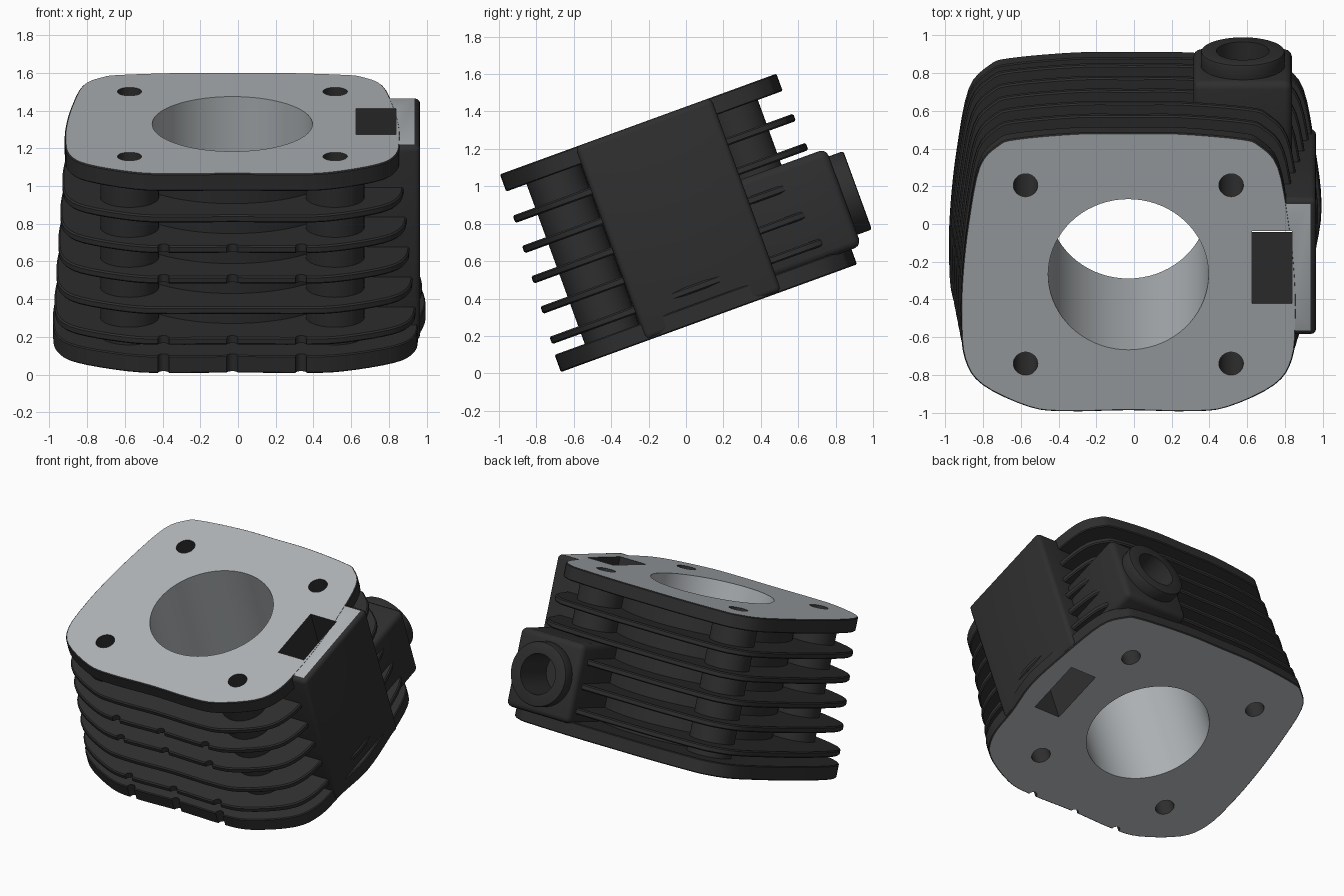
import bpy, bmesh, math
from mathutils import Matrix, Vector

cube = bpy.data.objects.get("Cube")
if cube:
    bpy.data.objects.remove(cube)

TILT = math.radians(20)            # the whole block leans back
BOTTOM, TOP = 0.235, 1.34          # height range before leaning
BORE = Vector((-0.03, 0.203, 0.8))
BORE_R = 0.425
BOLTS = [(BORE.x + sx * 0.545, BORE.y + sy * 0.503) for sx in (-1, 1) for sy in (-1, 1)]
PORT_X, PORT_Z = 0.577, 0.606


def material(name, rgb, roughness):
    m = bpy.data.materials.new(name)
    m.use_nodes = True
    m.diffuse_color = (*rgb, 1)
    bsdf = m.node_tree.nodes["Principled BSDF"]
    bsdf.inputs["Base Color"].default_value = (*rgb, 1)
    bsdf.inputs["Roughness"].default_value = roughness
    return m


dark = material("black casting", (0.028, 0.028, 0.028), 0.6)
metal = material("machined metal", (0.43, 0.455, 0.47), 0.4)


def finish(name, bm):
    bmesh.ops.recalc_face_normals(bm, faces=bm.faces)
    me = bpy.data.meshes.new(name)
    bm.to_mesh(me)
    bm.free()
    ob = bpy.data.objects.new(name, me)
    bpy.context.collection.objects.link(ob)
    return ob


def box(name, lo, hi, bevel=0.0):
    bm = bmesh.new()
    bmesh.ops.create_cube(bm, size=1)
    lo, hi = Vector(lo), Vector(hi)
    for v in bm.verts:
        v.co = Vector(a + (b - a) * (c + 0.5) for a, b, c in zip(lo, hi, v.co))
    if bevel:
        bmesh.ops.bevel(bm, geom=bm.edges[:], offset=bevel, segments=3,
                        profile=0.5, affect='EDGES')
    return finish(name, bm)


def cylinder(name, start, end, radius, sides=48, bevel=0.0):
    bm = bmesh.new()
    start, end = Vector(start), Vector(end)
    axis = end - start
    mat = Matrix.Translation((start + end) / 2) @ axis.to_track_quat('Z', 'Y').to_matrix().to_4x4()
    bmesh.ops.create_cone(bm, cap_ends=True, segments=sides, radius1=radius,
                          radius2=radius, depth=axis.length, matrix=mat)
    if bevel:
        rims = [e for e in bm.edges if any(len(f.verts) > 4 for f in e.link_faces)]
        bmesh.ops.bevel(bm, geom=rims, offset=bevel, segments=2, profile=0.5, affect='EDGES')
    return finish(name, bm)


# Half outline of a fin: (distance from the centre line, depth)
HALF = [(0.27, 0.997), (0.59, 0.967), (0.69, 0.93), (0.79, 0.807), (0.848, 0.49),
        (0.878, 0.2), (0.885, -0.045), (0.865, -0.27), (0.77, -0.42), (0.52, -0.545),
        (0.32, -0.568)]


def outline(z):
    """Smooth closed outline that widens towards the bottom."""
    t = (TOP - z) / (TOP - BOTTOM)
    mid = 0.209
    ctrl = [(0, 0.998)] + HALF + [(0, -0.562)] + [(-x, y) for x, y in reversed(HALF)]
    pts = []
    for x, y in ctrl:
        px = BORE.x + 0.02 * t + x * (1 + 0.1 * t)
        if x > 0.5 and y > 0.1:
            px += 0.045 * t
        pts.append(Vector((px, mid + (y - mid) * (1 + 0.078 * t))))
    out, n = [], len(pts)
    for i in range(n):
        a, b, c, d = (pts[(i + k) % n] for k in (-1, 0, 1, 2))
        for u in (0, 0.25, 0.5, 0.75):
            out.append(0.5 * (2 * b + (c - a) * u + (2 * a - 5 * b + 4 * c - d) * u * u
                              + (3 * b - a - 3 * c + d) * u ** 3))
    return out


def plate(name, z0, z1, bevel):
    bm = bmesh.new()
    face = bm.faces.new([bm.verts.new((p.x, p.y, z0)) for p in outline((z0 + z1) / 2)])
    ext = bmesh.ops.extrude_face_region(bm, geom=[face])
    bmesh.ops.translate(bm, vec=(0, 0, z1 - z0),
                        verts=[g for g in ext["geom"] if isinstance(g, bmesh.types.BMVert)])
    rims = [e for e in bm.edges if any(len(f.verts) > 4 for f in e.link_faces)]
    bmesh.ops.bevel(bm, geom=rims, offset=bevel, segments=1, affect='EDGES')
    return finish(name, bm)


def upright(name, x, y, radius, z0=0.0, z1=1.6, sides=32):
    return cylinder(name, (x, y, z0), (x, y, z1), radius, sides)


# Cutters: exact openings, and roomy ones for fins whose openings lie inside other parts
bore_cut = upright("bore_cutter", BORE.x, BORE.y, BORE_R, sides=72)
bore_room = upright("bore_clearance", BORE.x, BORE.y, 0.5)
bolt_cuts = [upright("bolt_cutter", x, y, 0.065) for x, y in BOLTS]
bolt_room = [upright("bolt_clearance", x, y, 0.1) for x, y in BOLTS]
slot_cut = box("slot_cutter", (0.625, 0.04, 0), (0.837, 0.447, 1.6))
slot_room = box("slot_clearance", (0.58, 0, 0), (0.89, 0.5, 1.6))
port_cut = cylinder("port_cutter", (PORT_X, 0.875, PORT_Z), (PORT_X, 1.4, PORT_Z), 0.14)
port_room = cylinder("port_clearance", (PORT_X, 0.85, PORT_Z), (PORT_X, 1.05, PORT_Z), 0.17)
cutters = [bore_cut, bore_room, slot_cut, slot_room, port_cut, port_room] + bolt_cuts + bolt_room
through = [bore_cut, slot_cut] + bolt_cuts
clearance = [bore_room, slot_room, port_room] + bolt_room
parts = []


def notches(z):
    """Three small drain notches in the front edge."""
    front = min(p.y for p in outline(z))
    made = [upright("notch_cutter", BORE.x + dx, front + 0.005, 0.03, z - 0.1, z + 0.1, 16)
            for dx in (-0.365, 0, 0.365)]
    cutters.extend(made)
    return made


def add(ob, cuts):
    for c in cuts:
        c.hide_render = True
        mod = ob.modifiers.new("cut", 'BOOLEAN')
        mod.operation = 'DIFFERENCE'
        mod.solver = 'EXACT'
        mod.object = c
    parts.append(ob)


# End plates
add(plate("top_plate", 1.242, TOP, 0.006), through)
add(plate("bottom_plate", BOTTOM, 0.333, 0.006), through + notches(0.284))

# Cooling fins
for i in range(5):
    z = 1.109 - i * 0.169
    add(plate(f"cooling_fin_{i + 1}", z - 0.042, z, 0.008),
        clearance + (notches(z - 0.02) if i in (1, 2, 4) else []))

# Barrel and bolt columns between the plates
add(upright("barrel", BORE.x, BORE.y, 0.6, 0.333, 1.242, 72), [bore_cut])
for i, (x, y) in enumerate(BOLTS):
    add(upright(f"bolt_column_{i + 1}", x, y, 0.155, 0.33, 1.245, 40), [bolt_cuts[i]])

# Side tunnel
add(box("side_tunnel", (0.55, -0.143, 0.238), (0.966, 0.63, 1.339), 0.03), [slot_cut])

# Rear port
add(box("port_block", (0.315, 0.6, 0.32), (0.837, 1.115, 0.873), 0.04), [port_cut] + bolt_cuts)
add(cylinder("port_flange", (PORT_X, 1.08, PORT_Z), (PORT_X, 1.197, PORT_Z), 0.223, 56, 0.012),
    [port_cut])

# Bake the cuts
depsgraph = bpy.context.evaluated_depsgraph_get()
baked = [bpy.data.meshes.new_from_object(p.evaluated_get(depsgraph)) for p in parts]
for p, me in zip(parts, baked):
    p.modifiers.clear()
    p.data = me
    me.materials.clear()
    me.materials.append(dark)
    me.materials.append(metal)
    # Machined surfaces: both end faces and the bore wall
    for f in me.polygons:
        c, n = f.center, f.normal
        end = (c.z > TOP - 0.003 and n.z > 0.9) or (c.z < BOTTOM + 0.002 and n.z < -0.9)
        wall = abs(n.z) < 0.3 and abs(math.hypot(c.x - BORE.x, c.y - BORE.y) - BORE_R) < 0.015
        f.material_index = 1 if end or wall else 0
for c in cutters:
    bpy.data.objects.remove(c)

# Lean the block back and smooth the round surfaces
bpy.ops.object.select_all(action='DESELECT')
for p in parts:
    p.data.transform(Matrix.Rotation(TILT, 4, 'X'))
    p.select_set(True)
bpy.context.view_layer.objects.active = parts[0]
bpy.ops.object.shade_smooth_by_angle(angle=math.radians(32))
